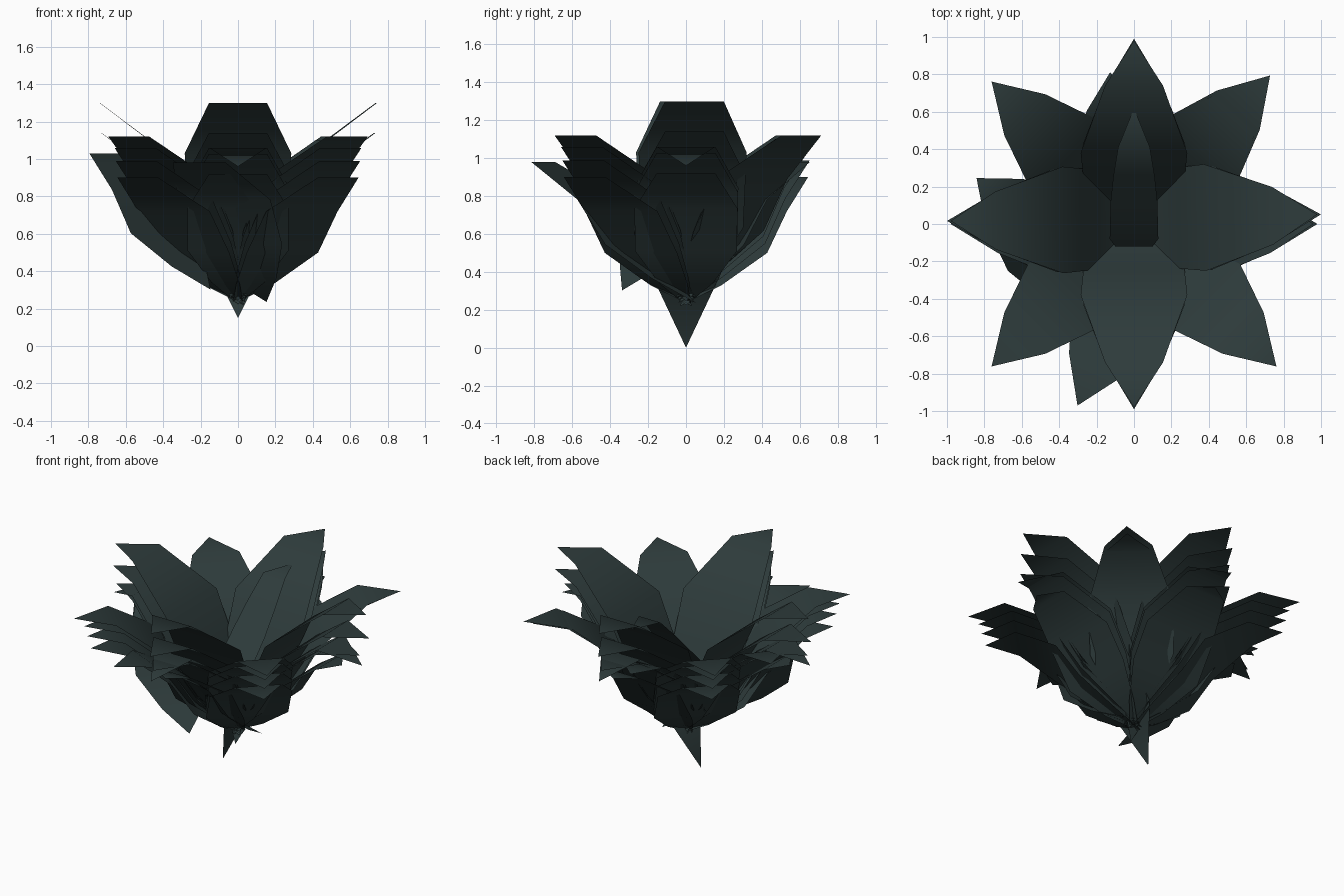
import bpy, bmesh, math

if "Cube" in bpy.data.objects:
    bpy.data.objects.remove(bpy.data.objects["Cube"])

mat = bpy.data.materials.new("dark_teal_leaf")
mat.diffuse_color = (0.027, 0.044, 0.044, 1)
mat.use_nodes = True
mat.node_tree.nodes["Principled BSDF"].inputs["Base Color"].default_value = mat.diffuse_color

# Leaf stations from base to tip: (radius, height, half width)
HIGH = [(-.08, .30, 0), (.10, .50, .15), (.24, .72, .27),
        (.38, 1.03, .285), (.74, 1.30, .155), (.98, 1.30, 0)]
LOW = [(-.04, .22, 0), (.12, .33, .14), (.32, .50, .27),
       (.46, .72, .27), (.72, .90, .155), (.92, .90, 0)]


def blend(t, lift=0):
    """Profile between the lowest and the highest layer."""
    return [(p[0] + (q[0] - p[0]) * t, p[1] + (q[1] - p[1]) * t + lift,
             p[2] + (q[2] - p[2]) * t) for p, q in zip(LOW, HIGH)]


def leaf(name, degrees, profile, reach=1.0, origin=(0, 0)):
    """Flat-section bent blade, pointing away from the origin."""
    a = math.radians(degrees)
    c, s = math.cos(a), math.sin(a)
    bm = bmesh.new()
    rows = []
    for r, z, w in profile:
        r *= reach
        sides = (0,) if w == 0 else (-w, w)
        rows.append([bm.verts.new((origin[0] + c * r - s * k,
                                   origin[1] + s * r + c * k, z)) for k in sides])
    for lo, hi in zip(rows, rows[1:]):
        f = bm.faces.new(lo + hi[::-1])
        f.smooth = True
    bm.normal_update()
    if sum(f.normal.z for f in bm.faces) < 0:
        bmesh.ops.reverse_faces(bm, faces=bm.faces[:])
    me = bpy.data.meshes.new(name)
    bm.to_mesh(me)
    bm.free()
    me.materials.append(mat)
    ob = bpy.data.objects.new(name, me)
    bpy.context.collection.objects.link(ob)


# Leaves on the four axes, five layers
for layer, (t, tip_r, droop) in enumerate([(1, .98, 0), (.6, .99, 0),
                                           (.4, .98, -.1), (.32, .96, 0), (.05, .82, 0)]):
    for i in range(4):
        p = blend(t)
        p[-1] = (tip_r, p[-1][1] + droop, 0)
        if layer == 2 and i == 0:      # long stem point that touches the ground
            p[0] = (-.12, 0, 0)
            p[1] = (.01, .36, .17)
        if layer == 1 and i % 2 == 0:  # reaches the full width
            p[-1] = (1.0, p[-1][1], 0)
        # the side leaves sit a little towards the back
        yaw = {0: 1.5, 2: .5}.get(i, 0) if layer < 2 else 0
        shift = (0, .025) if i % 2 == 0 and layer < 2 else (0, 0)
        leaf("axis_leaf", i * 90 + yaw, p, 1.0, shift)

# Leaves on the diagonals, four layers; the back right one has two only
for layer, (t, reach) in enumerate([(.55, 1.13), (.4, 1.07), (.22, 1.06), (0, 1.05)]):
    for i in range(4):
        if i == 0 and layer > 1:
            continue
        t2 = .5 if i == 0 and layer == 1 else t
        leaf("diagonal_leaf", 45 + i * 90 + (2.5 if i == 0 else 0), blend(t2), reach)

# Narrow inner leaf rising to the back
leaf("inner_leaf", 90, [(-.12, .62, .10), (-.08, .68, .13), (.12, .88, .125),
                        (.26, 1.03, .11), (.41, 1.185, .085), (.62, 1.19, 0)])

# Stray leaves between the layers
leaf("stray_leaf_left", 140, blend(.15, .07), .93, (-.18, -.31))
leaf("stray_leaf_back", 99, blend(.2), .88)
leaf("stray_leaf_front", 246, blend(.2), 1.14, (.13, 0))

# Small stem point under the cup
leaf("stem_point", 90, [(0, .15, 0), (.04, .31, .08), (.12, .50, .12),
                        (.2, .65, 0)], 1.0, (0, -.03))
